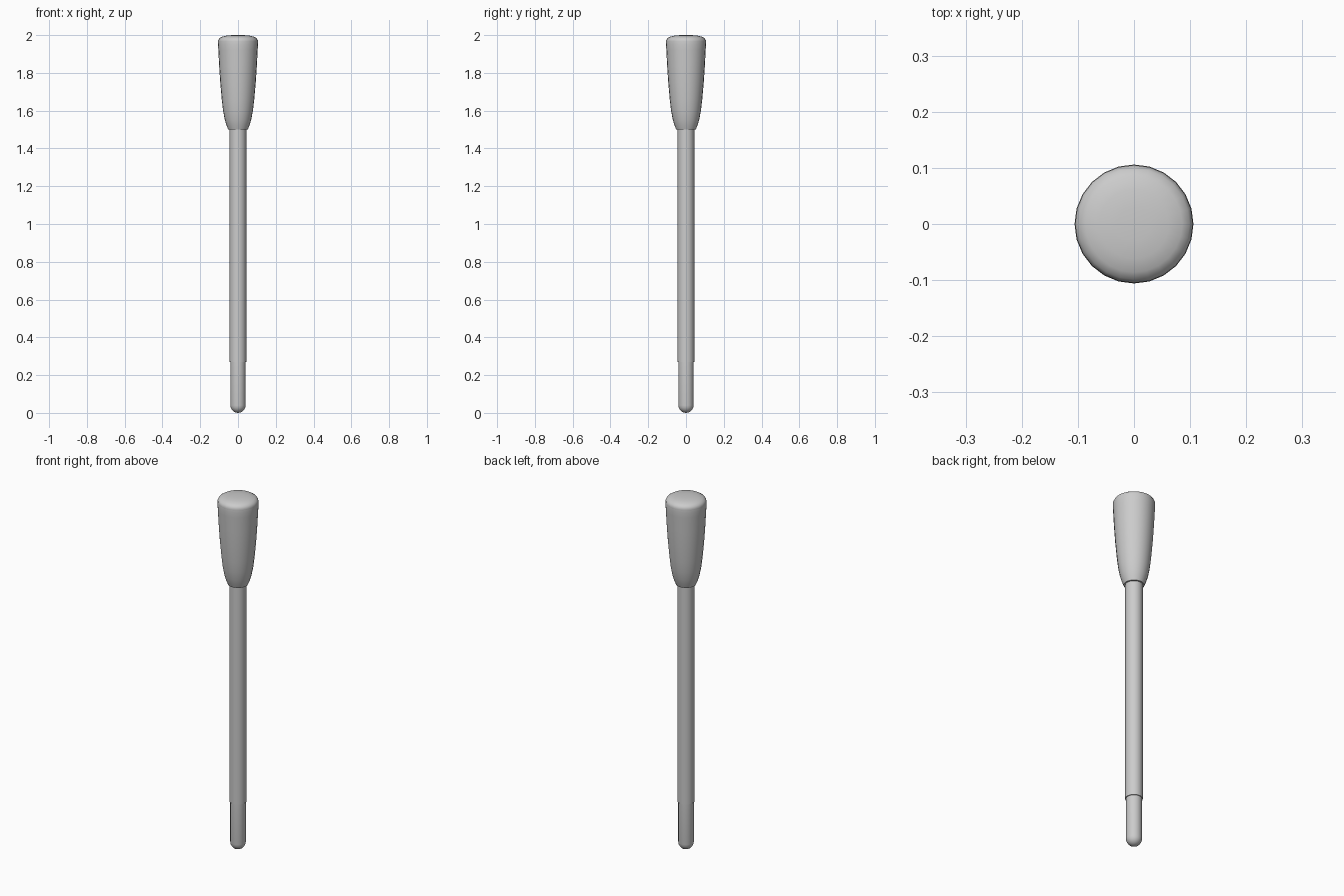
import bpy, bmesh, math

if "Cube" in bpy.data.objects:
    bpy.data.objects.remove(bpy.data.objects["Cube"])

SIDES = 24


def lathe(name, profile, angle=40):
    """Spin a (radius, z) profile around z; zero radius makes a pole."""
    bm = bmesh.new()
    rings = []
    for r, z in profile:
        if r == 0:
            rings.append([bm.verts.new((0, 0, z))] * SIDES)
        else:
            rings.append([bm.verts.new((r * math.cos(2 * math.pi * i / SIDES),
                                        r * math.sin(2 * math.pi * i / SIDES), z))
                          for i in range(SIDES)])
    for a, b in zip(rings, rings[1:]):
        for i in range(SIDES):
            j = (i + 1) % SIDES
            bm.faces.new(list(dict.fromkeys((a[i], a[j], b[j], b[i]))))
    bmesh.ops.recalc_face_normals(bm, faces=bm.faces)
    mesh = bpy.data.meshes.new(name)
    bm.to_mesh(mesh)
    bm.free()
    obj = bpy.data.objects.new(name, mesh)
    bpy.context.collection.objects.link(obj)
    bpy.ops.object.select_all(action='DESELECT')
    obj.select_set(True)
    bpy.context.view_layer.objects.active = obj
    bpy.ops.object.shade_smooth_by_angle(angle=math.radians(angle))
    return obj


# Slim lower rod with a rounded tip
tip = [(0.04 * math.sin(math.radians(a)), 0.04 - 0.04 * math.cos(math.radians(a)))
       for a in (0, 18, 36, 54, 72, 90)]
lathe("rod_tip", tip + [(0.04, 0.30), (0, 0.30)])

# Main shaft, slightly wider than the tip
lathe("shaft", [(0, 0.27), (0.044, 0.27), (0.044, 1.52), (0, 1.52)])

# Tapered grip
lathe("grip", [(0, 1.50), (0.052, 1.50), (0.061, 1.523), (0.070, 1.553),
               (0.079, 1.60), (0.086, 1.66), (0.094, 1.75), (0.100, 1.84),
               (0.104, 1.92), (0.106, 1.95), (0.105, 1.963), (0, 1.963)])

# Domed end cap
lathe("end_cap", [(0, 1.963), (0.105, 1.963), (0.105, 1.972), (0.099, 1.983),
                  (0.086, 1.991), (0.062, 1.997), (0.03, 2.0), (0, 2.0)])
